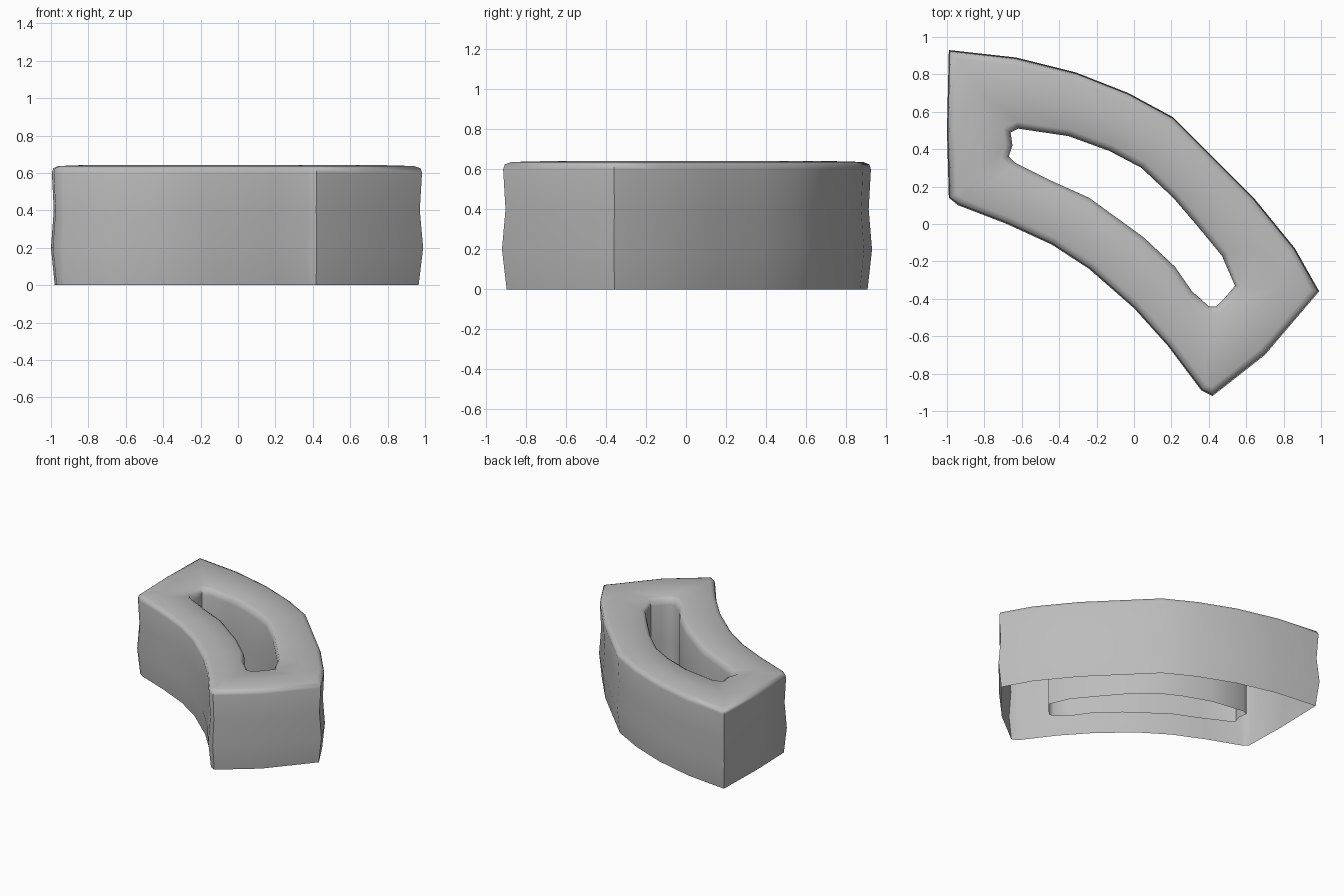
import bpy
import bmesh
import math
from mathutils import Vector

cube = bpy.data.objects.get("Cube")
if cube:
    bpy.data.objects.remove(cube, do_unlink=True)

# Plan outlines, clockwise and paired point for point
OUTER = [(-.99, .93), (-.63, .89), (-.31, .81), (-.03, .70), (.21, .57),
         (.41, .37), (.64, .14), (.86, -.13), (.99, -.36), (.70, -.70),
         (.42, -.92), (.36, -.89), (.18, -.65), (0, -.45), (-.24, -.24),
         (-.44, -.11), (-.68, 0), (-.94, .10), (-.99, .14), (-1, .5)]
SLOT = [(-.66, .49), (-.62, .51), (-.35, .47), (-.13, .39), (.04, .30),
        (.21, .14), (.33, 0), (.47, -.17), (.54, -.33), (.49, -.39),
        (.44, -.44), (.40, -.44), (.31, -.36), (.22, -.23), (.05, -.07),
        (-.24, .14), (-.44, .23), (-.64, .33), (-.67, .36), (-.65, .42)]


def inset(points, amount):
    """Move a clockwise outline inwards with mitred corners."""
    pts = [Vector(p) for p in points]
    result = []
    for i, p in enumerate(pts):
        a = (p - pts[i - 1]).normalized()
        b = (pts[(i + 1) % len(pts)] - p).normalized()
        na, nb = Vector((a.y, -a.x)), Vector((b.y, -b.x))
        result.append(p + (na + nb) * amount / max(1 + na.dot(nb), .5))
    return result


# Section path: up the outer wall, over the top, down the slot wall
middle = [(Vector(a) + Vector(b)) / 2 for a, b in zip(OUTER, SLOT)]
sections = [(inset(OUTER, d), z) for d, z in
            ((.02, 0), (0, .2), (.015, .4), (.005, .6), (.012, .625), (.04, .637))]
sections.append((middle, .642))
sections += [(inset(SLOT, d), z) for d, z in
             ((-.035, .635), (-.01, .62), (0, .58), (0, .3), (0, 0))]

# Hollow shell, open underneath, with the slot wall hanging inside
bm = bmesh.new()
rings = [[bm.verts.new((p.x, p.y, z)) for p in pts] for pts, z in sections]
for low, high in zip(rings, rings[1:]):
    for i in range(len(low)):
        bm.faces.new((low[i - 1], high[i - 1], high[i], low[i]))
bm.normal_update()
if sum(f.normal.z * f.calc_area() for f in bm.faces) < 0:
    bmesh.ops.reverse_faces(bm, faces=bm.faces[:])

mesh = bpy.data.meshes.new("curved_block")
bm.to_mesh(mesh)
bm.free()
block = bpy.data.objects.new("curved_block", mesh)
bpy.context.collection.objects.link(block)

# Plain grey finish
grey = bpy.data.materials.new("plain grey")
grey.use_nodes = True
colour = (.5, .5, .5, 1)
grey.diffuse_color = colour
grey.node_tree.nodes["Principled BSDF"].inputs["Base Color"].default_value = colour
mesh.materials.append(grey)

bpy.context.view_layer.objects.active = block
block.select_set(True)
bpy.ops.object.shade_smooth_by_angle(angle=math.radians(60))
